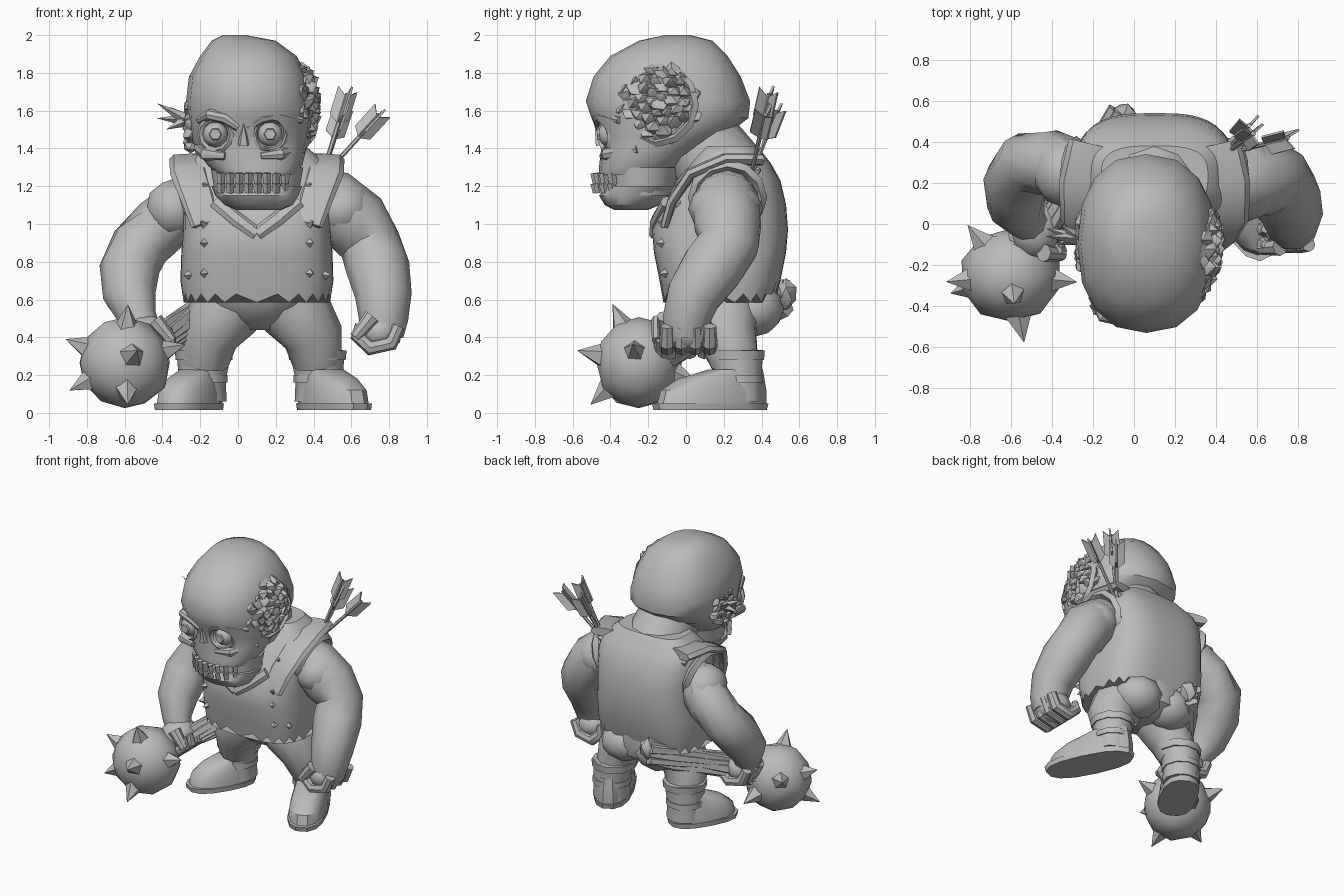
import bpy, bmesh, math, random
from mathutils import Vector, Matrix
from mathutils.bvhtree import BVHTree

random.seed(4)
if "Cube" in bpy.data.objects:
    bpy.data.objects.remove(bpy.data.objects["Cube"])

grey = bpy.data.materials.new("stone_grey")
grey.use_nodes = True
grey.diffuse_color = (.5, .5, .5, 1)
grey.node_tree.nodes["Principled BSDF"].inputs["Base Color"].default_value = (.5, .5, .5, 1)
parts = []


def finish(name, bm):
    bmesh.ops.recalc_face_normals(bm, faces=bm.faces)
    mesh = bpy.data.meshes.new(name)
    bm.to_mesh(mesh)
    bm.free()
    mesh.materials.append(grey)
    obj = bpy.data.objects.new(name, mesh)
    bpy.context.collection.objects.link(obj)
    parts.append(obj)
    return obj


def bridge(name, rings):
    """Skin a list of equal point rings and cap both ends."""
    bm = bmesh.new()
    loops = [[bm.verts.new(p) for p in ring] for ring in rings]
    count = len(loops[0])
    for low, high in zip(loops, loops[1:]):
        for i in range(count):
            j = (i + 1) % count
            bm.faces.new((low[i], low[j], high[j], high[i]))
    bm.faces.new(loops[0])
    bm.faces.new(loops[-1])
    return finish(name, bm)


def outline(sides, power):
    for i in range(sides):
        a = math.tau * i / sides
        c, s = math.cos(a), math.sin(a)
        yield math.copysign(abs(c) ** power, c), math.copysign(abs(s) ** power, s)


def stack(name, rows, sides=16, power=1, place=Matrix(), zigzag=0):
    """Horizontal rings: x centre, front y, back y, z, half width."""
    rings = []
    for k, (x, front, back, z, wide) in enumerate(rows):
        mid, deep = (front + back) / 2, (back - front) / 2
        drop = zigzag if k == 0 else 0
        rings.append([place @ Vector((x + wide * c, mid + deep * s, z - drop * (i % 2)))
                      for i, (c, s) in enumerate(outline(sides, power))])
    return bridge(name, rings)


def tube(name, path, sides=8, flat=1, power=1, across=(1, 0, 0)):
    """Rings along a path of x, y, z, radius; flat squashes the thickness."""
    points = [Vector(p[:3]) for p in path]
    rings = []
    for i, p in enumerate(points):
        along = (points[min(i + 1, len(points) - 1)] - points[max(i - 1, 0)]).normalized()
        v = along.cross(Vector(across)).normalized()
        u = v.cross(along)
        r = path[i][3]
        rings.append([p + u * c * r + v * s * r * flat for c, s in outline(sides, power)])
    return bridge(name, rings)


def blob(name, centre, size, detail=1, rough=0):
    bm = bmesh.new()
    bmesh.ops.create_icosphere(bm, subdivisions=detail, radius=1)
    for v in bm.verts:
        swell = v.co * (1 + random.uniform(-rough, rough))
        v.co = Vector(centre) + Vector(a * b for a, b in zip(swell, size))
    return finish(name, bm)


def spike(name, base, direction, radius, length, sides=5):
    bm = bmesh.new()
    d = Vector(direction).normalized()
    place = Matrix.Translation(Vector(base) + d * length / 2) @ d.to_track_quat('Z', 'Y').to_matrix().to_4x4()
    bmesh.ops.create_cone(bm, cap_ends=True, segments=sides, radius1=radius, radius2=0,
                          depth=length, matrix=place)
    return finish(name, bm)


def hoop(name, centre, radius, thick, axis):
    """Rim around an opening that faces along the axis."""
    turn = Vector(axis).to_track_quat('Z', 'Y')
    bm = bmesh.new()
    grid = [[bm.verts.new(Vector(centre) + turn @ Vector((
        (radius + thick * math.cos(b)) * math.cos(a), (radius + thick * math.cos(b)) * math.sin(a),
        thick * math.sin(b)))) for b in (0, math.tau / 4, math.pi, -math.tau / 4)]
        for a in (math.tau * i / 12 for i in range(12))]
    for i in range(12):
        for j in range(4):
            k, m = (i + 1) % 12, (j + 1) % 4
            bm.faces.new((grid[i][j], grid[k][j], grid[k][m], grid[i][m]))
    return finish(name, bm)


# Skull, jaw and neck
skull = stack("skull", [(.1, -.46, -.1, 1.26, .2), (.09, -.46, -.03, 1.31, .25), (.07, -.45, .07, 1.39, .29),
                        (.065, -.46, .2, 1.46, .315), (.065, -.5, .33, 1.56, .335), (.06, -.53, .34, 1.65, .335),
                        (.055, -.49, .29, 1.78, .315), (.055, -.4, .22, 1.89, .255), (.03, -.25, .14, 1.97, .17),
                        (-.02, -.11, .02, 2, .06)], power=.86)
stack("jaw", [(.11, -.38, -.2, 1.075, .12), (.11, -.43, -.14, 1.1, .18), (.1, -.46, -.08, 1.15, .22),
              (.1, -.43, -.05, 1.2, .24)], power=.9)
stack("cheeks", [(.1, -.41, -.06, 1.15, .22), (.1, -.41, -.03, 1.3, .245)])
tube("neck", [(.1, .2, 1.25, .24), (.09, .08, 1.42, .22)], 12)

# Eye sockets and nose cavity
cutters = [blob("socket_cutter", (x, -.47, 1.475), (.09, .1, .08), 2) for x in (-.12, .17)]
cutters.append(spike("nose_cutter", (.03, -.5, 1.33), (0, .15, 1), .065, .13, 3))
for cutter in cutters:
    cutter.hide_render = True
    cut = skull.modifiers.new("cut", 'BOOLEAN')
    cut.operation, cut.object, cut.solver = 'DIFFERENCE', cutter, 'EXACT'
    bpy.context.view_layer.objects.active = skull
    bpy.ops.object.modifier_apply(modifier=cut.name)
    parts.remove(cutter)
    bpy.data.objects.remove(cutter)
up = (0, 0, 1)
for side in (-1, 1):
    x = .025 + side * .145
    outer = .065 + side * .27
    blob("eyeball", (x, -.4, 1.475), (.068, .068, .068), 2)
    tube("iris", [(x, -.455, 1.475, .035), (x, -.472, 1.475, .03)], 6)
    hoop("socket_rim", (x, -.425, 1.475), .086, .016, (side * .3, -1, 0))
    tube("brow", [(x - side * .12, -.46, 1.51, .02), (x - side * .05, -.465, 1.56, .03),
                  (x + side * .03, -.45, 1.58, .03), (outer, -.35, 1.55, .02)], 8, across=up)
    tube("cheekbone", [(x - side * .05, -.44, 1.36, .02), (x + side * .05, -.42, 1.37, .035),
                       (outer, -.25, 1.4, .03)], 8, across=up)
spike("nose_bridge", (.03, -.45, 1.42), (0, -.3, 1), .035, .12)

# Teeth in two curved rows
for i in range(8):
    t = (i - 3.5) / 3.5
    x, y = .08 + .17 * t, -.475 + .09 * t * t
    for z, size in ((1.24, .03), (1.19, .025)):
        tube("tooth", [(x, y, z - size, .02), (x, y - .01, z + size, .023)], 4)

# Exposed brain on the left, torn ear on the right
hoop("wound_rim", (.345, -.15, 1.63), .2, .025, (1, -.25, .1))
for i in range(48):
    a, d = i * 2.4, .2 * math.sqrt(i / 48)
    y, z = d * math.cos(a), d * math.sin(a)
    size = random.uniform(.045, .06)
    blob("brain_fold", (.39 + .2 * y - 1.8 * d * d, -.15 + y, 1.63 + z), (size, size, size * .8), 1, .25)
for i in range(18):
    a, d = i * 2.4, .13 * math.sqrt(i / 18)
    blob("ear_wound", (-.25, -.08 + d * math.cos(a), 1.53 + d * math.sin(a)), (.04, .04, .035), 1, .25)
for tip in ((-.43, -.06, 1.64), (-.43, -.02, 1.56), (-.38, -.1, 1.5), (-.36, 0, 1.62)):
    root = Vector((-.27, -.07, 1.55))
    spike("ear_shred", root, Vector(tip) - root, .035, (Vector(tip) - root).length, 4)

# Torso in a ragged vest
vest = stack("vest", [(.1, -.12, .47, .63, .39), (.1, -.14, .5, .7, .405), (.1, -.17, .53, .85, .4),
                      (.1, -.18, .54, .97, .39), (.1, -.12, .53, 1.1, .39), (.1, -.05, .5, 1.23, .39),
                      (.1, .02, .45, 1.32, .37), (.1, .08, .38, 1.41, .26)], 44, .65, zigzag=.045)
for side in (-1, 1):
    x = lambda d: .1 + side * d
    tube("shoulder_strap", [(x(.27), -.11, 1, .08), (x(.31), -.07, 1.13, .09), (x(.36), .03, 1.27, .1),
                            (x(.355), .2, 1.34, .11), (x(.31), .39, 1.34, .11)], 8, .3, .7)
    tube("collar", [(x(0), -.175, .95, .035), (x(.1), -.165, 1.02, .04), (x(.22), -.11, 1.12, .04)], 6, .6)
    hoop("armhole", (x(.38), .22, 1.14), .18, .03, (1, 0, -side * .3))

# Studs pressed onto the vest
skin = bmesh.new()
skin.from_mesh(vest.data)
tree = BVHTree.FromBMesh(skin)
for facing in (-1, 1):
    for side in (-1, 1):
        for d, z in ((.28, .74), (.36, .73), (.28, .9), (.28, 1), (.32, 1.11), (.27, 1.2), (.35, 1.28)):
            hit, normal, _, _ = tree.ray_cast(Vector((.1 + side * d, 2 * facing, z)), Vector((0, -facing, 0)))
            if hit and (facing < 0 or z > 1.25):
                spike("stud", hit, normal, .025, .04, 4)
skin.free()

# Hips, legs and boots, mirrored
stack("hips", [(.1, .1, .38, .44, .12), (.1, .02, .48, .5, .24), (.1, -.05, .5, .58, .32), (.1, -.08, .48, .7, .36)], 14)
for side, stride, yaw in ((-1, .78, .52), (1, 1, .45)):
    x = lambda d: .12 + side * d
    tube("leg", [(x(.12), .22, .66, .2), (x(.19), .2, .53, .19), (x(.28), .22, .4, .16), (x(.3), .26, .26, .13)], 10)
    blob("buttock", (x(.14), .35, .55), (.18, .17, .15), 2)
    tube("boot_shaft", [(x(.31), .28, .06, .13), (x(.31), .28, .18, .125), (x(.3), .27, .32, .145)], 10)
    tube("boot_cuff", [(x(.3), .27, .28, .15), (x(.3), .27, .33, .155)], 10)
    tube("boot_strap", [(x(.31), .28, .16, .135), (x(.31), .28, .2, .135)], 10)
    place = (Matrix.Translation((x(.31), .29, 0)) @ Matrix.Rotation(side * yaw, 4, 'Z')
             @ Matrix.Diagonal((1, stride, 1, 1)))
    stack("boot_sole", [(0, -.5, .14, .015, .132), (0, -.51, .15, .05, .135)], 14, .8, place)
    stack("boot_foot", [(0, -.48, .14, .05, .13), (0, -.46, .14, .12, .125), (0, -.36, .13, .18, .11),
                        (0, -.18, .12, .23, .1)], 14, .85, place)


# Arms ending in fists
def fist(centre, side):
    c = Vector(centre)
    blob("palm", c, (.125, .15, .11), 2)
    for i in range(4):
        y = -.11 + .075 * i
        tube("finger", [(*(c + Vector((side * dx, y, dz))), r) for dx, dz, r in
                        ((.1, .03, .035), (.06, -.06, .042), (-.05, -.085, .042), (-.12, -.02, .038),
                         (-.11, .04, .02))], 8, across=(0, 1, 0))
    tube("thumb", [(*(c + Vector((-side * .04, -.12, .08))), .045),
                   (*(c + Vector((-side * .13, -.13, -.03))), .03)], 8, across=(0, 1, 0))


tube("left_arm", [(.36, .21, 1.15, .16), (.5, .21, 1.11, .18), (.62, .22, 1.01, .185), (.7, .225, .89, .165),
                  (.74, .14, .77, .17), (.77, .04, .62, .15), (.77, 0, .49, .13), (.76, 0, .41, .115)], 10)
fist((.75, .01, .43), 1)
blob("left_shoulder", (.55, .21, 1.08), (.17, .2, .16), 2)
tube("right_arm", [(-.18, .24, 1.14, .14), (-.29, .26, 1.09, .155), (-.41, .3, .99, .16), (-.52, .29, .88, .16),
                   (-.575, .2, .76, .16), (-.575, .09, .62, .14), (-.53, .02, .5, .1), (-.49, 0, .42, .09)], 10)
fist((-.48, -.02, .41), -1)
blob("right_shoulder", (-.34, .25, 1.08), (.15, .17, .16), 2)

# Spiked club with a splintered handle
ball = Vector((-.6, -.25, .265))
blob("club_head", ball, (.245, .23, .245), 2, .03)
for d in ((-1, -.1, .4), (-1, -.3, -.5), (.05, -.4, .9), (1, -.1, .3), (.2, -1, .2),
          (.05, -.75, -.65), (.2, .9, -.3), (-.6, .7, .3)):
    d = Vector(d).normalized()
    spike("club_spike", ball + d * .2, d, .07, .14)
end = Vector((-.05, .53, .62))
for i in range(10):
    path = []
    for k in range(6):
        p = ball.lerp(end, k / 5)
        a = i * .63 + k * .3
        spread = random.uniform(.045, .085)
        path.append((p.x + spread * math.cos(a) * .6, p.y - spread * math.cos(a) * .4, p.z + spread * math.sin(a),
                     random.uniform(.025, .04)))
    tube("handle_splinter", path, 5)
blob("handle_knob", end + Vector((0, 0, .01)), (.07, .065, .08), 1, .1)

# Arrows stuck in the back
for tail in ((.58, .44, 1.69), (.75, .42, 1.58), (.56, .48, 1.6)):
    base, tail = Vector((.44, .34, 1.24)), Vector(tail)
    tube("arrow_shaft", [(*base, .012), (*tail, .012)], 6)
    along = (tail - base).normalized()
    for i in range(3):
        out = Matrix.Rotation(i * math.tau / 3, 3, along) @ along.orthogonal().normalized()
        wide = along.cross(out) * .006
        low = tail - along * .17
        shape = [low, low + along * .04 + out * .06, tail + along * .03 + out * .06, tail - along * .02]
        bridge("arrow_feather", [[p - wide for p in shape], [p + wide for p in shape]])

# Smooth shading with sharp creases
bpy.ops.object.select_all(action='DESELECT')
for obj in parts:
    obj.select_set(True)
bpy.context.view_layer.objects.active = skull
bpy.ops.object.shade_smooth_by_angle(angle=math.radians(38))
